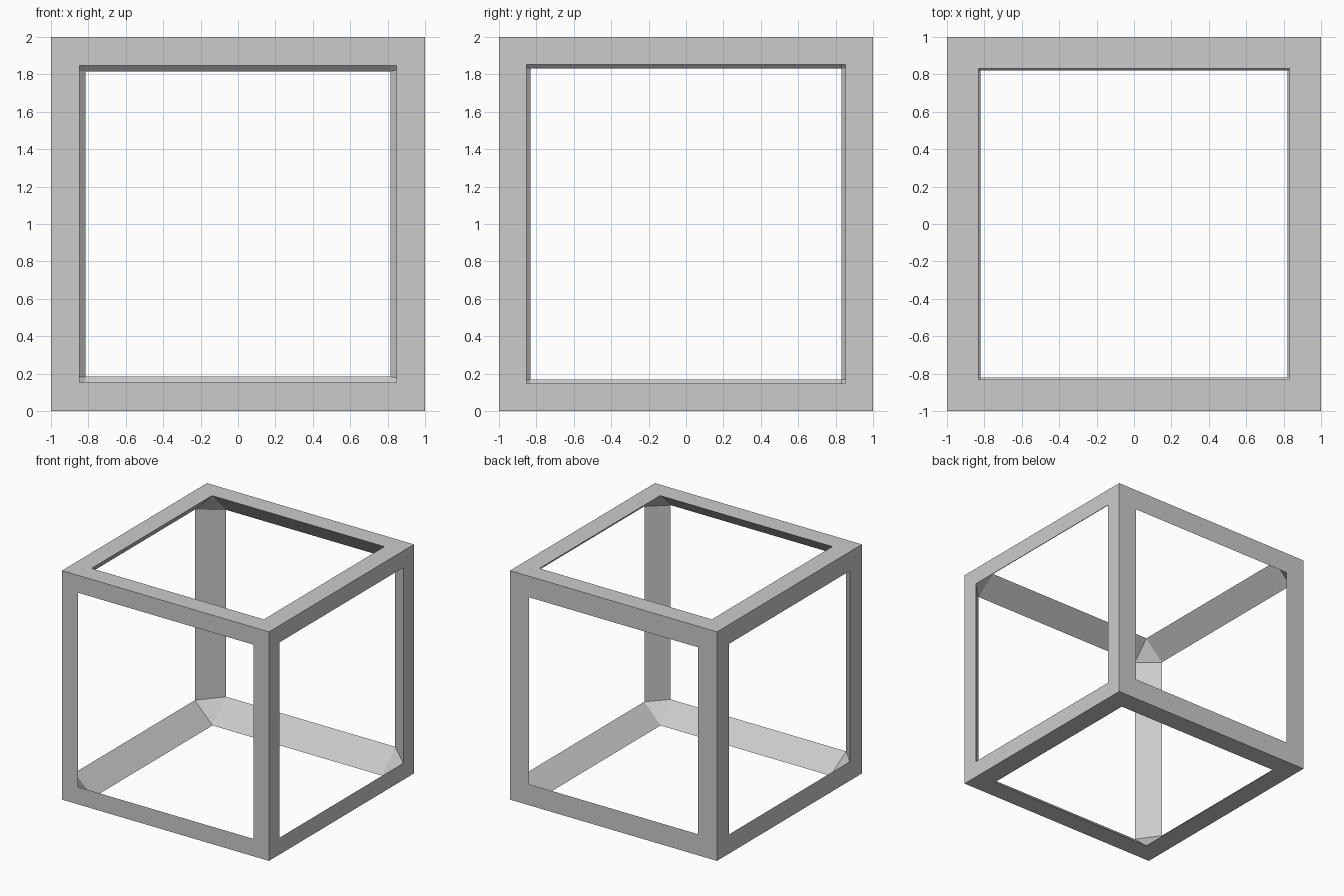
import bpy, bmesh
from itertools import product
from mathutils import Vector

if "Cube" in bpy.data.objects:
    bpy.data.objects.remove(bpy.data.objects["Cube"])

# Half-size of the square opening in each side: (axis, sign) -> half-size
OPENING = {(0, 1): 0.853, (0, -1): 0.832,
           (1, -1): 0.848, (1, 1): 0.816,
           (2, 1): 0.832, (2, -1): 0.821}
CENTRE = Vector((0, 0, 1))

bm = bmesh.new()
corners = list(product((-1, 1), repeat=3))

# Outer corners, and the opening corner each side has next to them
outer = {c: bm.verts.new(CENTRE + Vector(c)) for c in corners}
hole = {}
for c in corners:
    for a in range(3):
        h = OPENING[a, c[a]]
        p = [s if i == a else s * h for i, s in enumerate(c)]
        hole[a, c] = bm.verts.new(CENTRE + Vector(p))

# Small triangle inside every corner
for c in corners:
    bm.faces.new([hole[a, c] for a in range(3)])

# Triangular bar along every cube edge: two outer faces and one inner slope
for k in range(3):
    a, b = [i for i in range(3) if i != k]
    for c in corners:
        if c[k] > 0:
            continue
        d = tuple(1 if i == k else s for i, s in enumerate(c))
        for side in (a, b):
            bm.faces.new((outer[c], outer[d], hole[side, d], hole[side, c]))
        bm.faces.new((hole[a, c], hole[a, d], hole[b, d], hole[b, c]))

bmesh.ops.recalc_face_normals(bm, faces=bm.faces)
mesh = bpy.data.meshes.new("cube_frame")
bm.to_mesh(mesh)
bm.free()
bpy.context.collection.objects.link(bpy.data.objects.new("cube_frame", mesh))
